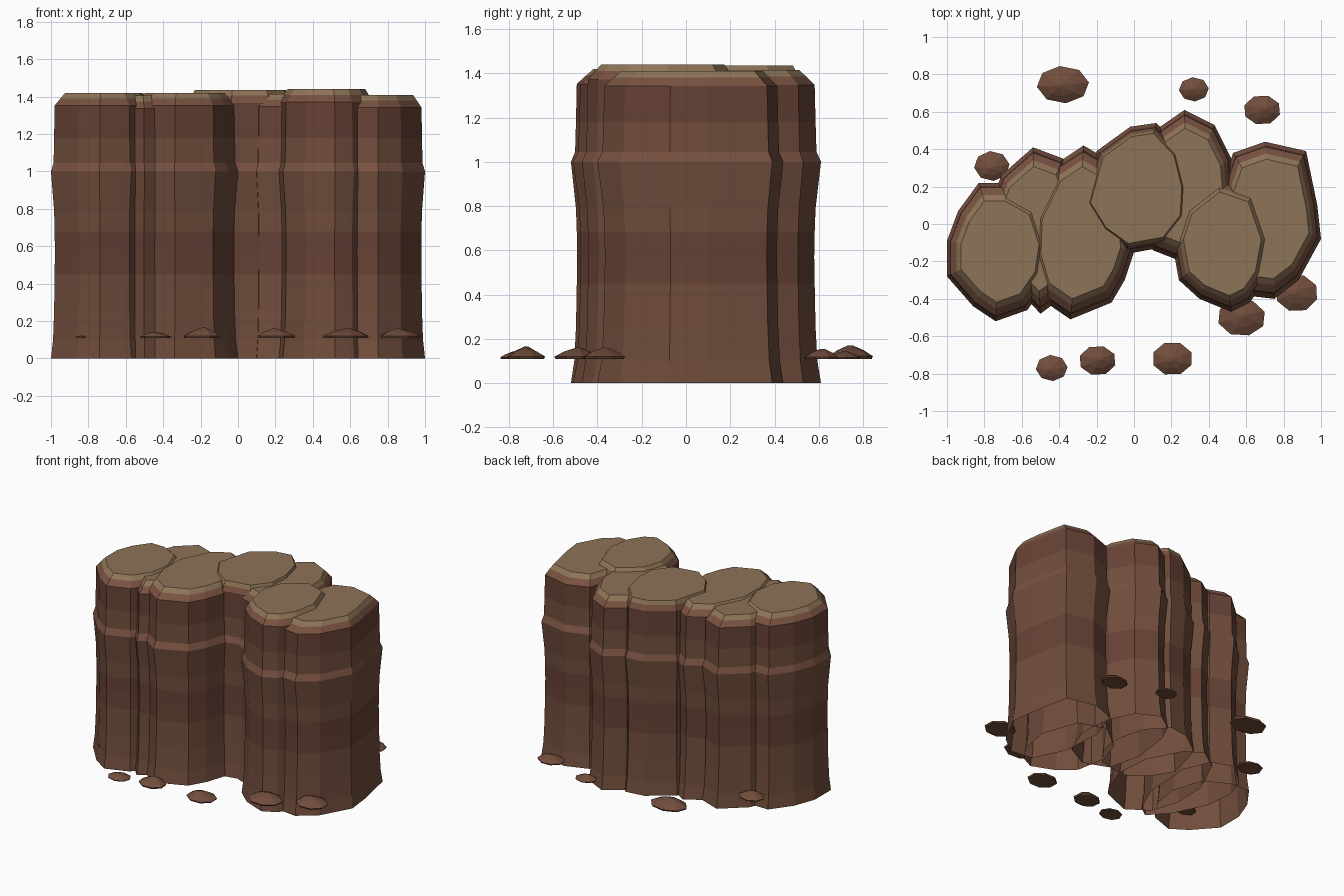
import bpy, bmesh, math, random

random.seed(4)


def material(name, rgb):
    m = bpy.data.materials.new(name)
    m.diffuse_color = (*rgb, 1)
    return m


BROWN = material("brown_stone", (0.165, 0.075, 0.045))
RED = material("red_stratum", (0.135, 0.055, 0.036))
RIM = material("rim_stone", (0.19, 0.085, 0.052))
TAN = material("sandy_top", (0.27, 0.175, 0.095))


def loft(name, rings, mats, row_mats, close_bottom):
    """Skin a stack of equal rings; row_mats holds one slot per row plus the top face."""
    bm = bmesh.new()
    loops = [[bm.verts.new(p) for p in ring] for ring in rings]
    n = len(loops[0])
    for low, high, slot in zip(loops, loops[1:], row_mats):
        for i in range(n):
            j = (i + 1) % n
            bm.faces.new((low[i], low[j], high[j], high[i])).material_index = slot
    bm.faces.new(loops[-1]).material_index = row_mats[-1]
    if close_bottom:
        bm.faces.new(loops[0][::-1]).material_index = row_mats[0]
    mesh = bpy.data.meshes.new(name)
    bm.to_mesh(mesh)
    bm.free()
    for m in mats:
        mesh.materials.append(m)
    ob = bpy.data.objects.new(name, mesh)
    bpy.context.collection.objects.link(ob)


# Weathered wall profile: height, scale of the outline, material slot of the row above
PROFILE = [(0, 1.0, 0), (0.10, 0.96, 0), (0.25, 0.94, 0), (0.45, 0.93, 1), (0.57, 0.925, 1),
           (0.68, 0.93, 0), (0.79, 0.94, 0), (1.0, 1.0, 2), (1.045, 0.95, 0), (1.18, 0.94, 1)]


def column(name, center, top, cap, outline):
    """Cliff column: outline scaled along the profile, bevelled to a flat cap."""
    cx, cy = center
    area = sum(a[0] * b[1] - b[0] * a[1] for a, b in zip(outline, outline[1:] + outline[:1]))
    if area < 0:
        outline = outline[::-1]
    steps = PROFILE + [(top - 0.068, 0.93, 2), (top - 0.03, 0.45 * 0.93 + 0.55 * cap, 3),
                       (top, cap, 3)]
    rings = [[(cx + (x - cx) * s, cy + (y - cy) * s, z) for x, y in outline]
             for z, s, _ in steps]
    loft(name, rings, (BROWN, RED, RIM, TAN), [s[2] for s in steps], False)


# Cliff columns, left to right
column("left_column", (-0.72, -0.14), 1.42, 0.73,
       [(-1.0, -0.09), (-1.0, -0.28), (-0.86, -0.44), (-0.74, -0.52), (-0.57, -0.46),
        (-0.46, -0.3), (-0.43, -0.1), (-0.5, 0.12), (-0.68, 0.22), (-0.83, 0.22), (-0.94, 0.07)])
column("left_back_column", (-0.53, 0.0), 1.405, 0.75,
       [(-0.54, 0.41), (-0.38, 0.35), (-0.3, 0.15), (-0.32, -0.2), (-0.42, -0.42),
        (-0.5, -0.48), (-0.62, -0.35), (-0.74, -0.1), (-0.76, 0.12), (-0.71, 0.26)])
column("left_middle_column", (-0.3, -0.05), 1.42, 0.76,
       [(-0.34, -0.51), (-0.12, -0.42), (-0.05, -0.3), (0.0, -0.15), (-0.02, 0.1),
        (-0.15, 0.35), (-0.27, 0.42), (-0.42, 0.32), (-0.55, 0.05), (-0.56, -0.2), (-0.5, -0.4)])
column("center_column", (0.02, 0.19), 1.435, 0.84,
       [(0.12, 0.54), (-0.02, 0.52), (-0.2, 0.39), (-0.28, 0.1), (-0.18, -0.06),
        (-0.04, -0.16), (0.18, -0.12), (0.29, 0.02), (0.3, 0.2), (0.25, 0.4)])
column("right_back_column", (0.28, 0.2), 1.415, 0.76,
       [(0.27, 0.61), (0.43, 0.53), (0.52, 0.35), (0.54, 0.1), (0.45, -0.12),
        (0.28, -0.21), (0.1, -0.14), (0.04, 0.1), (0.08, 0.4), (0.14, 0.52)])
column("right_column", (0.73, 0.05), 1.41, 0.76,
       [(0.92, 0.39), (0.98, 0.1), (1.0, -0.08), (0.88, -0.3), (0.75, -0.4),
        (0.58, -0.38), (0.47, -0.15), (0.45, 0.15), (0.53, 0.38), (0.7, 0.44)])
column("right_front_column", (0.48, -0.09), 1.44, 0.77,
       [(0.52, -0.47), (0.35, -0.4), (0.24, -0.3), (0.2, -0.08), (0.26, 0.1),
        (0.45, 0.25), (0.65, 0.18), (0.74, -0.08), (0.7, -0.3), (0.62, -0.42)])


# Loose flat stones around the foot: x, y, half width, half depth, height
STONES = [(-0.38, 0.745, 0.14, 0.10, 0.06), (0.32, 0.72, 0.08, 0.065, 0.035),
          (0.685, 0.61, 0.10, 0.08, 0.045), (-0.76, 0.31, 0.095, 0.08, 0.04),
          (-0.44, -0.77, 0.085, 0.07, 0.032), (-0.195, -0.73, 0.10, 0.08, 0.055),
          (0.205, -0.72, 0.11, 0.09, 0.05), (0.575, -0.50, 0.13, 0.10, 0.05),
          (0.87, -0.37, 0.115, 0.10, 0.05), (-0.80, -0.40, 0.07, 0.06, 0.03)]

for k, (x, y, rx, ry, h) in enumerate(STONES):
    turn = random.uniform(0, 0.5)
    dx, dy = random.uniform(-0.2, 0.2) * rx, random.uniform(-0.2, 0.2) * ry
    rings = []
    for s, lift in ((0.95, 0.0), (1.0, 0.2), (0.6, 0.65), (0.12, 1.0)):
        t = 1 - s
        rings.append([(x + dx * t + rx * s * math.cos(turn + i * math.pi / 4),
                       y + dy * t + ry * s * math.sin(turn + i * math.pi / 4),
                       0.11 + h * lift) for i in range(8)])
    loft(f"loose_stone_{k + 1}", rings, (BROWN,), [0, 0, 0, 0], True)
